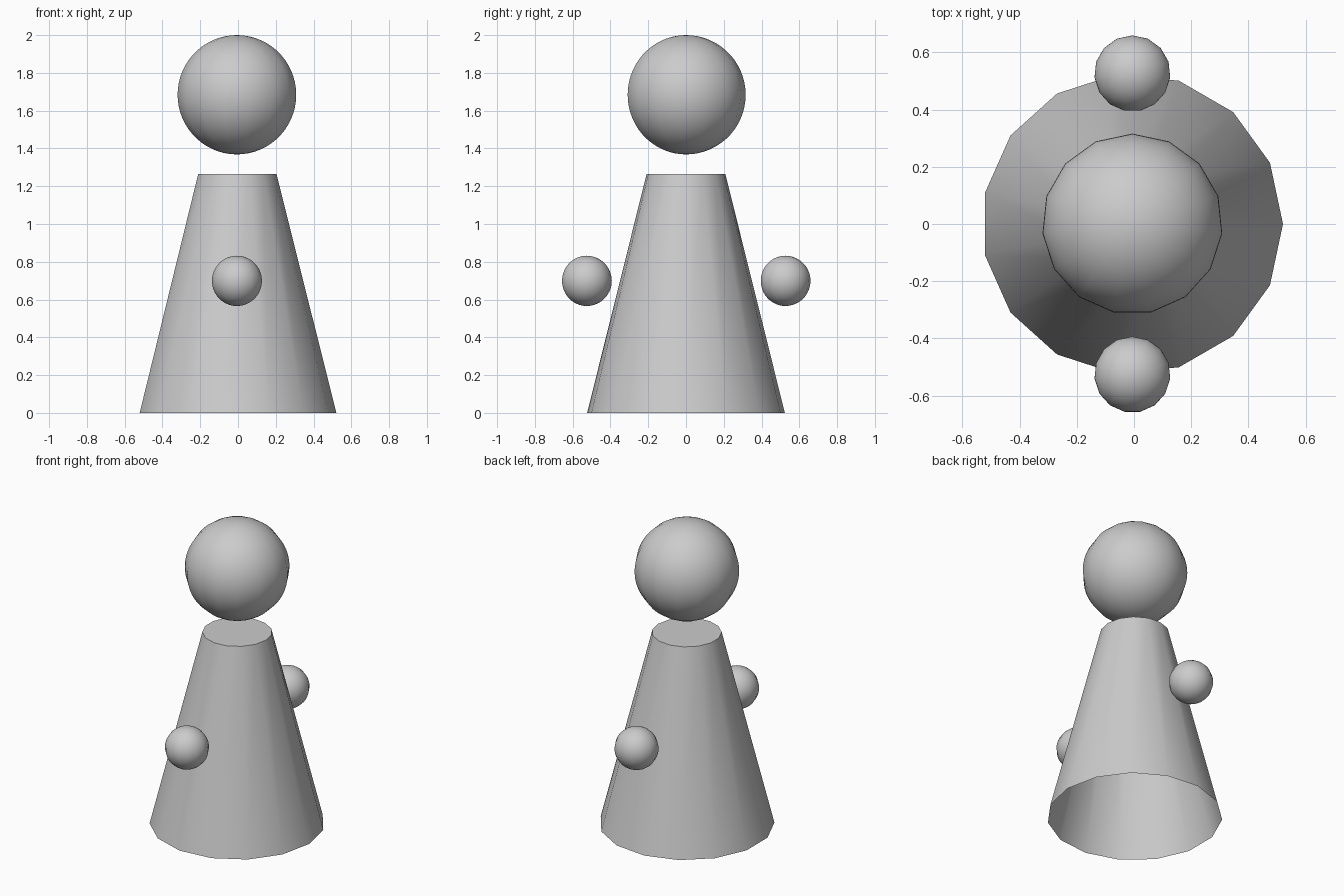
import bpy
import math

if "Cube" in bpy.data.objects:
    bpy.data.objects.remove(bpy.data.objects["Cube"])

SIDES = 15
# a 15-gon with a corner on +x is slightly lopsided; shift to centre its bounds
CX = -0.5263 * (1 - math.cos(math.radians(12))) / 2


def smooth(obj, name):
    obj.name = name
    bpy.ops.object.shade_smooth_by_angle(angle=math.radians(40))


def ball(name, radius, y, z):
    bpy.ops.mesh.primitive_uv_sphere_add(segments=SIDES, ring_count=30,
                                         radius=radius, location=(CX, y, z))
    smooth(bpy.context.object, name)


def ring(radius, z):
    return [(CX + radius * math.cos(math.tau * i / SIDES),
             radius * math.sin(math.tau * i / SIDES), z) for i in range(SIDES)]


# Tapered body: closed on top, open underneath
verts = ring(0.5263, 0) + ring(0.2095, 1.265)
faces = [(i, (i + 1) % SIDES, SIDES + (i + 1) % SIDES, SIDES + i)
         for i in range(SIDES)]
faces.append(tuple(range(SIDES, 2 * SIDES)))
mesh = bpy.data.meshes.new("body")
mesh.from_pydata(verts, [], faces)
body = bpy.data.objects.new("body", mesh)
bpy.context.collection.objects.link(body)
bpy.context.view_layer.objects.active = body
body.select_set(True)
smooth(body, "body")

# Floating head
ball("head", 0.3158, 0, 1.6842)

# Floating hands, front and back
for side, label in ((-1, "front"), (1, "back")):
    ball(label + "_hand", 0.133, side * 0.526, 0.699)
